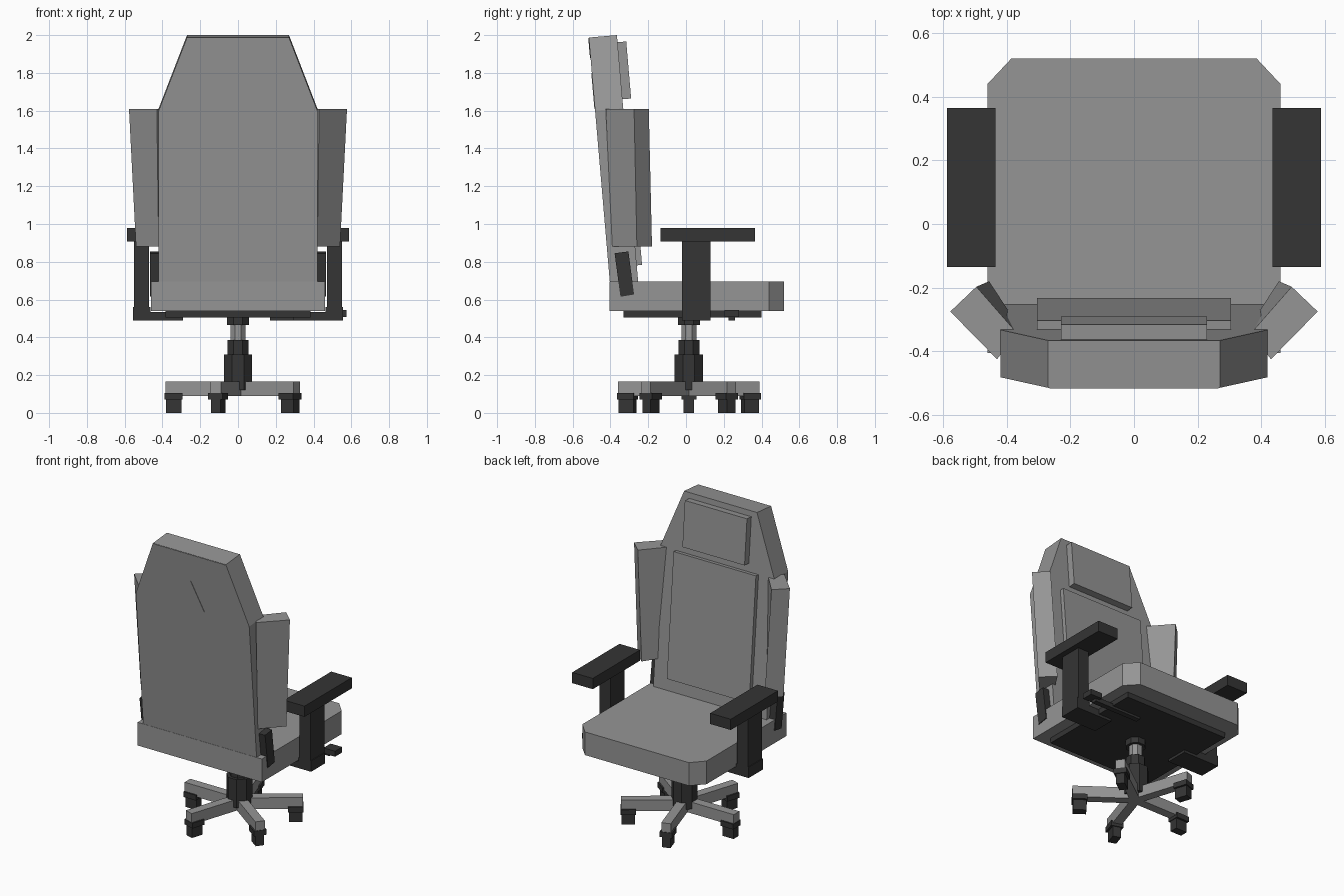
import bpy, bmesh
from math import cos, sin, pi, radians
from mathutils import Matrix, Vector

if "Cube" in bpy.data.objects:
    bpy.data.objects.remove(bpy.data.objects["Cube"])


def material(name, value):
    m = bpy.data.materials.new(name)
    m.use_nodes = True
    color = (value, value, value, 1)
    m.diffuse_color = color
    m.node_tree.nodes["Principled BSDF"].inputs["Base Color"].default_value = color
    return m


GREY = material("upholstery grey", 0.3)
DARK = material("dark plastic", 0.035)


def loft(name, rings, mat):
    """Closed solid skinned through rings of equal point count."""
    bm = bmesh.new()
    loops = [[bm.verts.new(p) for p in ring] for ring in rings]
    n = len(loops[0])
    for a, b in zip(loops, loops[1:]):
        for i in range(n):
            j = (i + 1) % n
            bm.faces.new((a[i], a[j], b[j], b[i]))
    bm.faces.new(loops[0][::-1])
    bm.faces.new(loops[-1])
    bmesh.ops.recalc_face_normals(bm, faces=bm.faces)
    me = bpy.data.meshes.new(name)
    bm.to_mesh(me)
    bm.free()
    me.materials.append(mat)
    ob = bpy.data.objects.new(name, me)
    bpy.context.scene.collection.objects.link(ob)
    return ob


def prism(name, outline, z0, z1, mat):
    return loft(name, [[(x, y, z) for x, y in outline] for z in (z0, z1)], mat)


def box(name, x, y, z, mat):
    outline = [(x[0], y[0]), (x[1], y[0]), (x[1], y[1]), (x[0], y[1])]
    return prism(name, outline, *z, mat)


def side_slab(name, profile, x0, x1, mat):
    """Extrude a (y, z) side profile along x."""
    return loft(name, [[(x, y, z) for y, z in profile] for x in (x0, x1)], mat)


def span(a, b, side):
    return sorted((a * side, b * side))


# Seat cushion with clipped front corners, and the plate below it
prism("seat", [(-0.46, -0.405), (0.46, -0.405), (0.46, 0.44), (0.385, 0.52),
               (-0.385, 0.52), (-0.46, 0.44)], 0.54, 0.695, GREY)
box("seat_plate", (-0.385, 0.385), (-0.33, 0.4), (0.505, 0.545), DARK)


# Reclined backrest, tapering to the top
def back_y(z):
    return -0.403 - 0.086 * (z - 0.69)


def back_ring(w, z_back, z_front):
    y0 = back_y(z_back)
    y1 = back_y(z_front) + 0.15
    return [(-w, y0, z_back), (w, y0, z_back), (w, y1, z_front), (-w, y1, z_front)]


loft("backrest", [back_ring(0.42, 0.62, 0.63), back_ring(0.42, 1.6, 1.612),
                  back_ring(0.27, 1.987, 2.0)], GREY)


# Padded panels on the front of the backrest
def front_pad(name, w, z0, z1, thick):
    a, b = back_y(z0) + 0.14, back_y(z1) + 0.14
    side_slab(name, [(a, z0), (a + thick, z0 + 0.004), (b + thick, z1 + 0.004), (b, z1)],
              -w, w, GREY)


front_pad("back_cushion", 0.305, 0.78, 1.605, 0.038)
front_pad("head_cushion", 0.23, 1.66, 1.962, 0.056)


# Thin triangular panels on the rear of the backrest
def rear_panel(name, corners):
    loft(name, [[(x, back_y(z) - d, z) for x, z in corners] for d in (-0.01, 0.003)], GREY)


rear_panel("rear_top_panel", [(-0.265, 1.985), (0.265, 1.985), (0, 1.88)])
rear_panel("rear_lower_panel", [(-0.09, 1.61), (0.09, 1.61), (0, 1.8)])

# Parts repeated on both sides
for label, s in (("left", 1), ("right", -1)):
    # Angled side bolster
    lower = [(0.36, -0.325), (0.455, -0.18), (0.54, -0.26), (0.42, -0.39)]
    upper = [(0.37, -0.34), (0.495, -0.197), (0.577, -0.275), (0.43, -0.425)]
    loft(label + "_bolster", [[(x * s, y, 0.88) for x, y in lower],
                              [(x * s, y, 1.608) for x, y in upper]], GREY)
    # Bracket joining seat and backrest
    side_slab(label + "_bracket", [(-0.378, 0.845), (-0.305, 0.855),
                                   (-0.275, 0.627), (-0.347, 0.615)],
              *span(0.41, 0.465, s), DARK)
    # Armrest
    box(label + "_arm_base", span(0.29, 0.555, s), (-0.02, 0.13), (0.488, 0.535), DARK)
    box(label + "_arm_post", span(0.47, 0.55, s), (-0.02, 0.13), (0.49, 0.92), DARK)
    box(label + "_arm_foot", span(0.463, 0.555, s), (-0.02, 0.13), (0.488, 0.56), DARK)
    box(label + "_arm_pad", span(0.435, 0.587, s), (-0.135, 0.365), (0.908, 0.98), DARK)

# Height lever
box("lever_arm", (0.17, 0.52), (0.225, 0.26), (0.49, 0.52), DARK)
box("lever_handle", (0.49, 0.575), (0.205, 0.28), (0.508, 0.545), DARK)

# Central column
CY = 0.015


def column(name, r, z0, z1, mat):
    k = r / cos(pi / 8)
    pts = [(k * cos(pi / 8 + i * pi / 4), CY + k * sin(pi / 8 + i * pi / 4)) for i in range(8)]
    prism(name, pts, z0, z1, mat)


column("seat_mount", 0.058, 0.465, 0.51, DARK)
column("gas_piston", 0.04, 0.38, 0.47, GREY)
column("column_collar", 0.056, 0.305, 0.385, DARK)
column("column_base", 0.075, 0.12, 0.31, DARK)

# Five-legged base with casters
for i in range(5):
    place = Matrix.Translation(Vector((0, CY, 0))) @ Matrix.Rotation(radians(180 + 72 * i), 4, "Z")
    parts = [
        box(f"base_leg_{i + 1}", (0, 0.385), (-0.03, 0.03), (0.09, 0.165), GREY),
        box(f"caster_fork_{i + 1}", (0.295, 0.388), (-0.04, 0.04), (0.07, 0.105), DARK),
        box(f"caster_wheel_{i + 1}", (0.3, 0.382), (-0.027, 0.027), (0, 0.075), DARK),
    ]
    for ob in parts:
        ob.data.transform(place)
